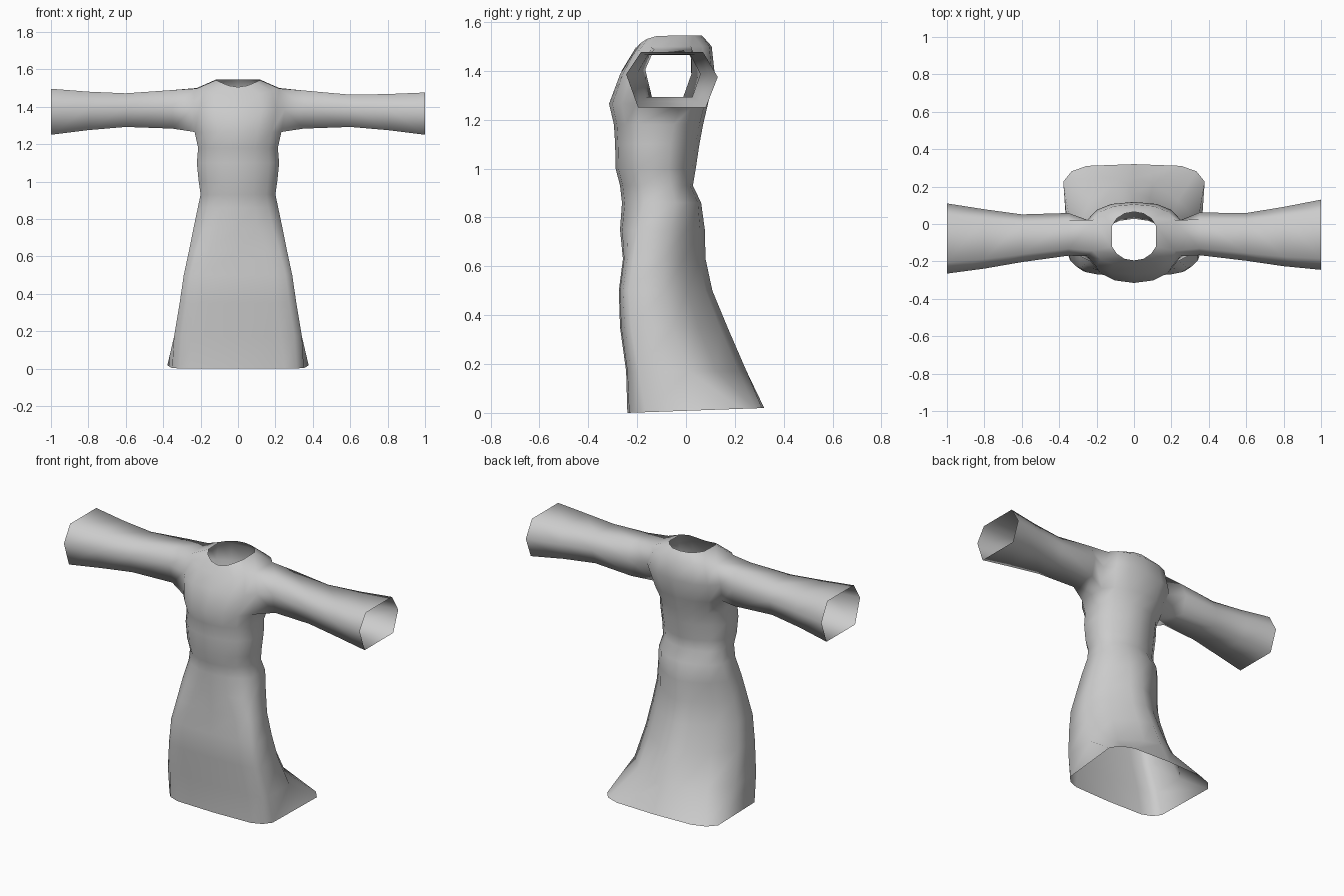
import bpy, bmesh, math

if "Cube" in bpy.data.objects:
    bpy.data.objects.remove(bpy.data.objects["Cube"])

# Angles of the body columns; the wide side columns straddle the x axis
QUARTER = [24, 46, 68]
ANGLES = QUARTER + [90] + [180 - a for a in reversed(QUARTER)]
ANGLES += [a + 180 for a in ANGLES]
N = len(ANGLES)

# Body rings: z, half width, y front, y widest, y back, front and back roundness
# (roundness 1 = ellipse, towards 0 = box, towards 2 = chamfer)
RINGS = [
    (0.00, 0.378, -0.240, 0.04, 0.320, 0.35, 0.45),
    (0.17, 0.342, -0.245, -0.09, 0.248, 0.45, 1.35),
    (0.35, 0.312, -0.270, -0.14, 0.170, 0.48, 1.45),
    (0.50, 0.290, -0.275, -0.16, 0.108, 0.48, 1.45),
    (0.63, 0.262, -0.258, -0.16, 0.080, 0.60, 1.40),
    (0.75, 0.238, -0.270, -0.14, 0.077, 0.90, 1.25),
    (0.86, 0.215, -0.262, -0.11, 0.062, 1.00, 1.05),
    (0.93, 0.200, -0.270, -0.12, 0.028, 1.00, 1.05),
    (1.00, 0.210, -0.288, -0.13, 0.040, 1.00, 1.15),
    (1.10, 0.220, -0.290, -0.13, 0.055, 1.00, 1.15),
    (1.18, 0.213, -0.295, -0.12, 0.070, 0.95, 1.10),
    (1.265, 0.232, -0.315, -0.11, 0.090, 0.90, 0.90),   # armhole bottom
    (1.385, 0.250, -0.270, -0.07, 0.118, 0.75, 0.80),   # armhole middle
    (1.50, 0.220, -0.225, -0.06, 0.105, 0.75, 0.80),    # armhole top
    (1.545, 0.118, -0.195, -0.065, 0.065, 0.95, 0.95),  # neck opening
]
ARM = 11  # index of the armhole bottom ring

# Sleeve sections: x, z bottom, z top, y front, y back
SLEEVE = [
    (0.35, 1.283, 1.488, -0.168, 0.06),
    (0.60, 1.292, 1.468, -0.200, 0.055),
    (0.80, 1.275, 1.474, -0.232, 0.085),
    (1.00, 1.250, 1.486, -0.255, 0.12),
]


def power(v, e):
    return math.copysign(abs(v) ** e, v) if abs(v) > 1e-6 else 0


def body_ring(bm, z, hw, yf, ym, yb, ef, eb):
    verts = []
    for deg in ANGLES:
        c, s = math.cos(math.radians(deg)), math.sin(math.radians(deg))
        e = eb if s > 0 else ef
        x = hw * power(c, e) / math.cos(math.radians(QUARTER[0])) ** e
        y = ym + (yb - ym if s > 0 else ym - yf) * power(s, e)
        drop = 0.0
        if z < 0.01:                       # hem rises towards the back
            x *= 1 - 0.1 * max(0, -s) ** 0.4
            drop = -0.02 * (y - yf) / (yb - yf)
        elif z > 1.45:                     # neckline dips at the front
            drop = 0.04 * max(0, -s) ** 3
        verts.append(bm.verts.new((x, y, z - drop)))
    return verts


def sleeve_ring(bm, side, x, z0, z1, yf, yb):
    # The two cuffs differ a little
    cy, w = (yf + yb) / 2 + 0.01 * side * x * x, (yb - yf) / 2
    z1 -= 0.01 * side * x * x
    zf, zb = z0 + (z1 - z0) * 0.6, z0 + (z1 - z0) * 0.55
    pts = [(-0.74, z0), (0.74, z0), (1, zb), (0.68, z1), (-0.68, z1), (-1, zf)]
    return [bm.verts.new((side * x, cy + w * k, z)) for k, z in pts]


def bridge(bm, a, b, skip=()):
    n = len(a)
    for i in range(n):
        if i not in skip:
            bm.faces.new((a[i], a[(i + 1) % n], b[(i + 1) % n], b[i]))


bm = bmesh.new()

# Body and skirt, leaving the armholes open
rings = [body_ring(bm, *r) for r in RINGS]
holes = (N - 1, N // 2 - 1)
for k in range(len(rings) - 1):
    bridge(bm, rings[k], rings[k + 1], holes if k in (ARM, ARM + 1) else ())

# Sleeves grown from the armhole edges
for side, front, back in ((1, N - 1, 0), (-1, N // 2, N // 2 - 1)):
    low, mid, top = rings[ARM:ARM + 3]
    loop = [low[front], low[back], mid[back], top[back], top[front], mid[front]]
    for section in SLEEVE:
        nxt = sleeve_ring(bm, side, *section)
        bridge(bm, loop, nxt)
        loop = nxt

bmesh.ops.recalc_face_normals(bm, faces=bm.faces)
mesh = bpy.data.meshes.new("robe")
bm.to_mesh(mesh)
bm.free()

robe = bpy.data.objects.new("robe", mesh)
bpy.context.collection.objects.link(robe)
cloth = bpy.data.materials.new("grey cloth")
cloth.diffuse_color = (0.6, 0.6, 0.6, 1)
cloth.use_nodes = True
cloth.node_tree.nodes["Principled BSDF"].inputs["Base Color"].default_value = cloth.diffuse_color
mesh.materials.append(cloth)

bpy.context.view_layer.objects.active = robe
robe.select_set(True)
bpy.ops.object.shade_smooth_by_angle(angle=math.radians(120))
